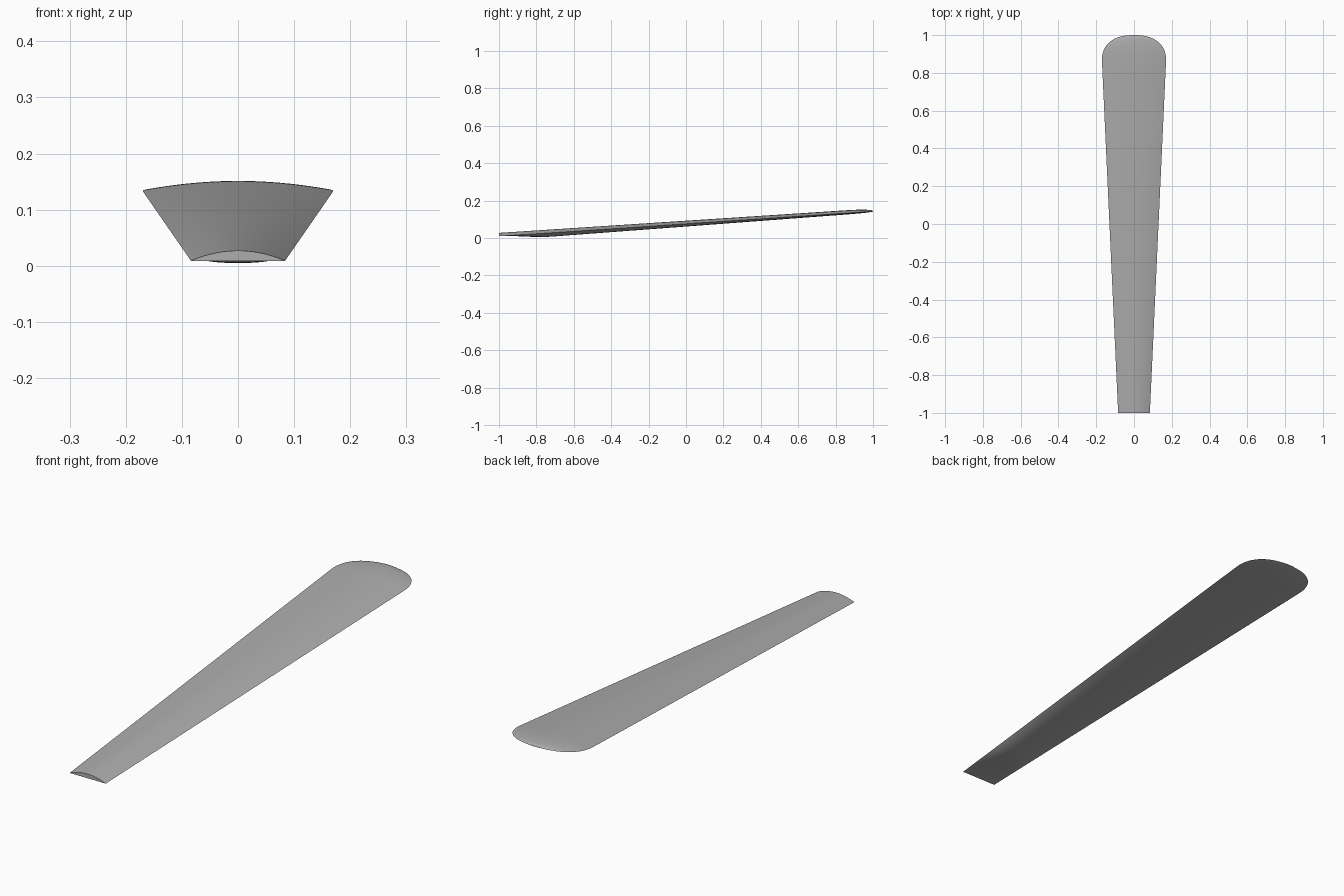
import bpy, bmesh, math

cube = bpy.data.objects.get("Cube")
if cube:
    bpy.data.objects.remove(cube, do_unlink=True)

# Single grey finish
grey = bpy.data.materials.new("Light grey")
grey.use_nodes = True
colour = (0.42, 0.42, 0.42, 1)
grey.diffuse_color = colour
grey.node_tree.nodes["Principled BSDF"].inputs["Base Color"].default_value = colour

SIDE = 20          # points across each face
TIP_START = 0.86   # where the rounded end begins


def section(y):
    """Lens-shaped ring: crowned top, flatter underside, both narrowing at the tip."""
    along = (y + 1) / 2
    tip = max(0, (y - TIP_START) / (1 - TIP_START))
    roundness = max(0, 1 - tip ** 2.2) ** (1 / 2.4)
    half = (0.084 + 0.092 * along) * roundness
    edge = 0.009 + 0.133 * along
    crown = 0.018 * (1 - 0.15 * along) * roundness
    root = min(1, (y + 1) / 0.28)
    root = root * root * (3 - 2 * root)
    belly = (0.023 - 0.017 * along) * root * roundness
    ring = []
    for i in range(2 * SIDE):
        a = math.pi * i / SIDE
        u = math.cos(a)
        if i <= SIDE:
            z = edge + crown * (1 - u * u)
        else:
            z = edge - belly * (1 - abs(u) ** 3)
        ring.append((half * u, y, z))
    return ring


# Blade stations: even near the root and along the body, bunched at the tip
stations = [-1 + 0.28 * i / 8 for i in range(8)]
stations += [-0.72 + (TIP_START + 0.72) * i / 12 for i in range(12)]
stations += [TIP_START + (1 - TIP_START) * math.sin(math.pi / 2 * i / 16)
             for i in range(16)]

# Loft the rings
bm = bmesh.new()
rings = [[bm.verts.new(p) for p in section(y)] for y in stations]
for a, b in zip(rings, rings[1:]):
    for i in range(len(a)):
        j = (i + 1) % len(a)
        bm.faces.new((a[i], a[j], b[j], b[i]))
bm.faces.new(rings[0])

# Close the tip on one point
end = bm.verts.new((0, 1, section(1)[0][2]))
last = rings[-1]
for i in range(len(last)):
    bm.faces.new((last[i], last[(i + 1) % len(last)], end))
bmesh.ops.recalc_face_normals(bm, faces=bm.faces)

mesh = bpy.data.meshes.new("blade")
bm.to_mesh(mesh)
bm.free()
mesh.materials.append(grey)
blade = bpy.data.objects.new("blade", mesh)
bpy.context.collection.objects.link(blade)

# Smooth surfaces, crisp root and edges
bpy.ops.object.select_all(action='DESELECT')
blade.select_set(True)
bpy.context.view_layer.objects.active = blade
bpy.ops.object.shade_smooth_by_angle(angle=math.radians(35))
